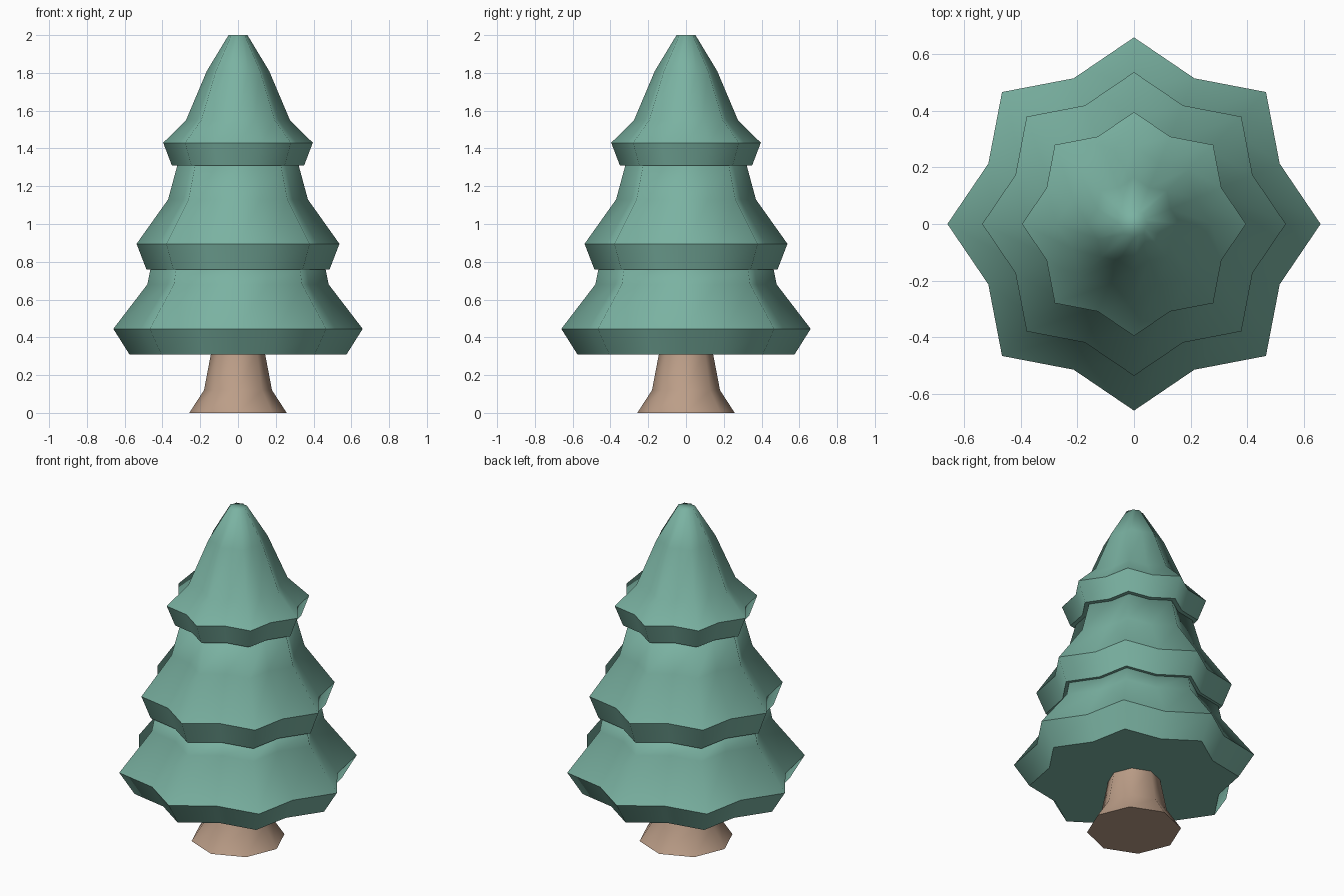
import bpy, bmesh, math

cube = bpy.data.objects.get("Cube")
if cube:
    bpy.data.objects.remove(cube, do_unlink=True)


def make_material(name, color):
    mat = bpy.data.materials.new(name)
    mat.use_nodes = True
    mat.diffuse_color = color
    mat.node_tree.nodes["Principled BSDF"].inputs["Base Color"].default_value = color
    return mat


def loft(name, profile, sides, inner, sharp_rings, mat):
    """Stack rings of (radius, z); odd corners are scaled by inner to form a star."""
    bm = bmesh.new()
    rings = []
    for radius, z in profile:
        ring = []
        for i in range(sides):
            a = math.tau * i / sides
            r = radius * (inner if i % 2 else 1)
            ring.append(bm.verts.new((r * math.cos(a), r * math.sin(a), z)))
        rings.append(ring)
    bm.faces.new(rings[0][::-1])
    bm.faces.new(rings[-1])
    for low, high in zip(rings, rings[1:]):
        for i in range(sides):
            j = (i + 1) % sides
            bm.faces.new((low[i], low[j], high[j], high[i]))
    for face in bm.faces:
        face.smooth = True
    # Crisp rims, smooth everywhere else
    for k in sharp_rings:
        for i in range(sides):
            edge = bm.edges.get((rings[k][i], rings[k][(i + 1) % sides]))
            edge.smooth = False
    mesh = bpy.data.meshes.new(name)
    bm.to_mesh(mesh)
    bm.free()
    mesh.materials.append(mat)
    obj = bpy.data.objects.new(name, mesh)
    bpy.context.collection.objects.link(obj)
    return obj


green = make_material("needle green", (0.195, 0.445, 0.36, 1))
brown = make_material("bark brown", (0.50, 0.34, 0.245, 1))

# Flared eight-sided trunk
loft("trunk", [(0.258, 0), (0.18, 0.12), (0.14, 0.33)], 8, 1, [0, 2], brown)

# Star-shaped foliage tiers, each tucked under the next
tiers = {
    "lower_foliage": [(0.575, 0.31), (0.66, 0.445), (0.48, 0.68), (0.463, 0.765)],
    "middle_foliage": [(0.485, 0.76), (0.537, 0.895), (0.37, 1.13), (0.32, 1.315)],
    "top_foliage": [(0.35, 1.31), (0.396, 1.43), (0.275, 1.55), (0.165, 1.81), (0.05, 2.0)],
}
for name, profile in tiers.items():
    loft(name, profile, 16, 0.845, [0, 1], green)
